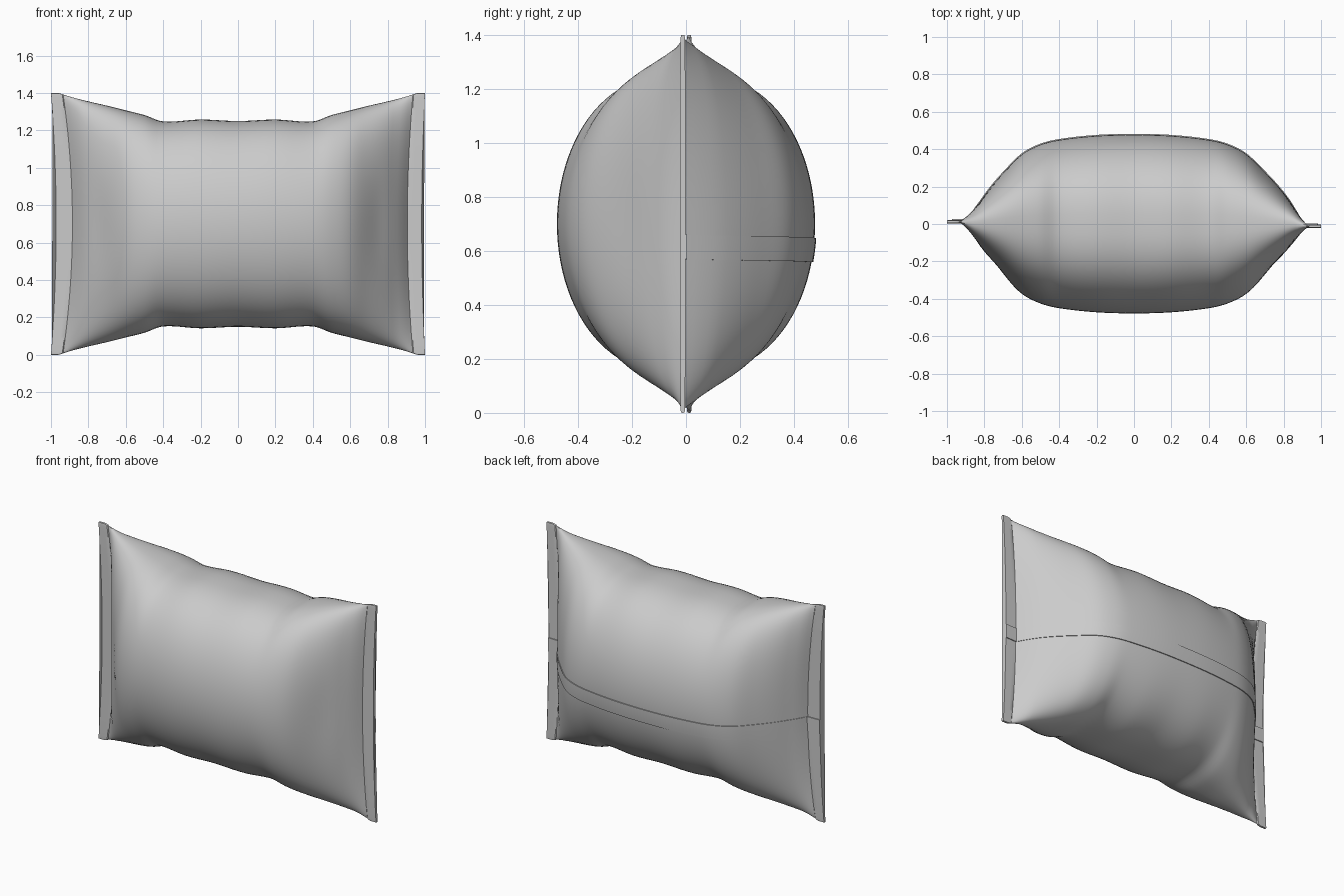
import bpy, bmesh, math

if "Cube" in bpy.data.objects:
    bpy.data.objects.remove(bpy.data.objects["Cube"])

# Half-profile along x: (x, half depth, half height)
PROFILE = [(0, .478, .55), (.2, .472, .558), (.4, .45, .548), (.5, .425, .582),
           (.6, .375, .607), (.7, .285, .632), (.8, .185, .655), (.88, .09, .675),
           (.935, .012, .692)]
SEAL = [.94, .96, .98, 1.0]
MID_Z, SEAL_X = .70, .936

foil = bpy.data.materials.new("light_grey_foil")
foil.diffuse_color = (.6, .6, .6, 1)
foil.use_nodes = True
foil.node_tree.nodes["Principled BSDF"].inputs["Base Color"].default_value = foil.diffuse_color


def profile(ax):
    """Smoothly interpolated half depth and half height."""
    if ax >= PROFILE[-1][0]:
        return .010, .692 + .008 * min(1, (ax - .935) / .02)
    i = max(k for k in range(len(PROFILE) - 1) if PROFILE[k][0] <= ax)
    p = PROFILE
    def slope(k):
        if k == 0:
            return 0, 0
        a, b = p[k - 1], p[min(k + 1, len(p) - 1)]
        return (b[1] - a[1]) / (b[0] - a[0]), (b[2] - a[2]) / (b[0] - a[0])
    w = p[i + 1][0] - p[i][0]
    t = (ax - p[i][0]) / w
    m0, m1 = slope(i), slope(i + 1)
    return [(2*t**3 - 3*t*t + 1) * p[i][j + 1] + (t**3 - 2*t*t + t) * w * m0[j]
            + (3*t*t - 2*t**3) * p[i + 1][j + 1] + (t**3 - t*t) * w * m1[j] for j in (0, 1)]


def surface(x, a, lift=0):
    """Point of the bag at station x and angle a (0 = back, pi = front)."""
    ax, side = abs(x), (1 if x > 0 else -1)
    d, h = profile(ax)
    c, s = math.cos(a), math.sin(a)
    power = .15 if ax >= SEAL_X else .8
    y = math.copysign(abs(c) ** power, c) * d if abs(c) > 1e-6 else 0
    # soft dents in the front near the ends
    if c < 0:
        y += .015 * math.exp(-((ax - .76) / .07) ** 2 - (s / .4) ** 2)
    # flat end seals sit slightly off centre
    y += -.012 * side * max(0, min(1, (ax - .85) / .08))
    # ends are drawn inwards halfway up
    inner, outer = (.03, .018) if side > 0 else (.05, .028)
    if ax < SEAL_X:
        pull = inner * max(0, (ax - .5) / (SEAL_X - .5)) ** 2
    else:
        pull = inner + (outer - inner) * (ax - SEAL_X) / (1 - SEAL_X)
    return (x - side * pull * c * c, y + lift, MID_Z + h * s)


def loft(name, rings):
    """Closed loops of points joined into a capped, smooth tube."""
    bm = bmesh.new()
    loops = [[bm.verts.new(p) for p in ring] for ring in rings]
    n = len(loops[0])
    for a, b in zip(loops, loops[1:]):
        for i in range(n):
            j = (i + 1) % n
            bm.faces.new((a[i], a[j], b[j], b[i]))
    bm.faces.new(loops[0])
    bm.faces.new(loops[-1])
    bmesh.ops.recalc_face_normals(bm, faces=bm.faces)
    me = bpy.data.meshes.new(name)
    bm.to_mesh(me)
    bm.free()
    ob = bpy.data.objects.new(name, me)
    bpy.context.collection.objects.link(ob)
    me.materials.append(foil)
    bpy.ops.object.select_all(action='DESELECT')
    ob.select_set(True)
    bpy.context.view_layer.objects.active = ob
    bpy.ops.object.shade_smooth_by_angle(angle=math.radians(32))
    return ob


half = [.935 * i / 45 for i in range(1, 46)] + SEAL
stations = [-x for x in reversed(half)] + [0] + half

# Inflated bag with its two flat end seals
N = 96
loft("pillow_bag", [[surface(x, 2 * math.pi * i / N) for i in range(N)] for x in stations])


# Overlapping strip running along the back
def strip_ring(x):
    h = profile(abs(x))[1]
    shift = -.012 * (1 - x * x)
    angles = [math.asin((.57 + shift + .09 * k / 6 - MID_Z) / h) for k in range(7)]
    return ([surface(x, a, .006) for a in angles]
            + [surface(x, a, -.004) for a in reversed(angles)])


loft("back_seam_strip", [strip_ring(x) for x in stations])
